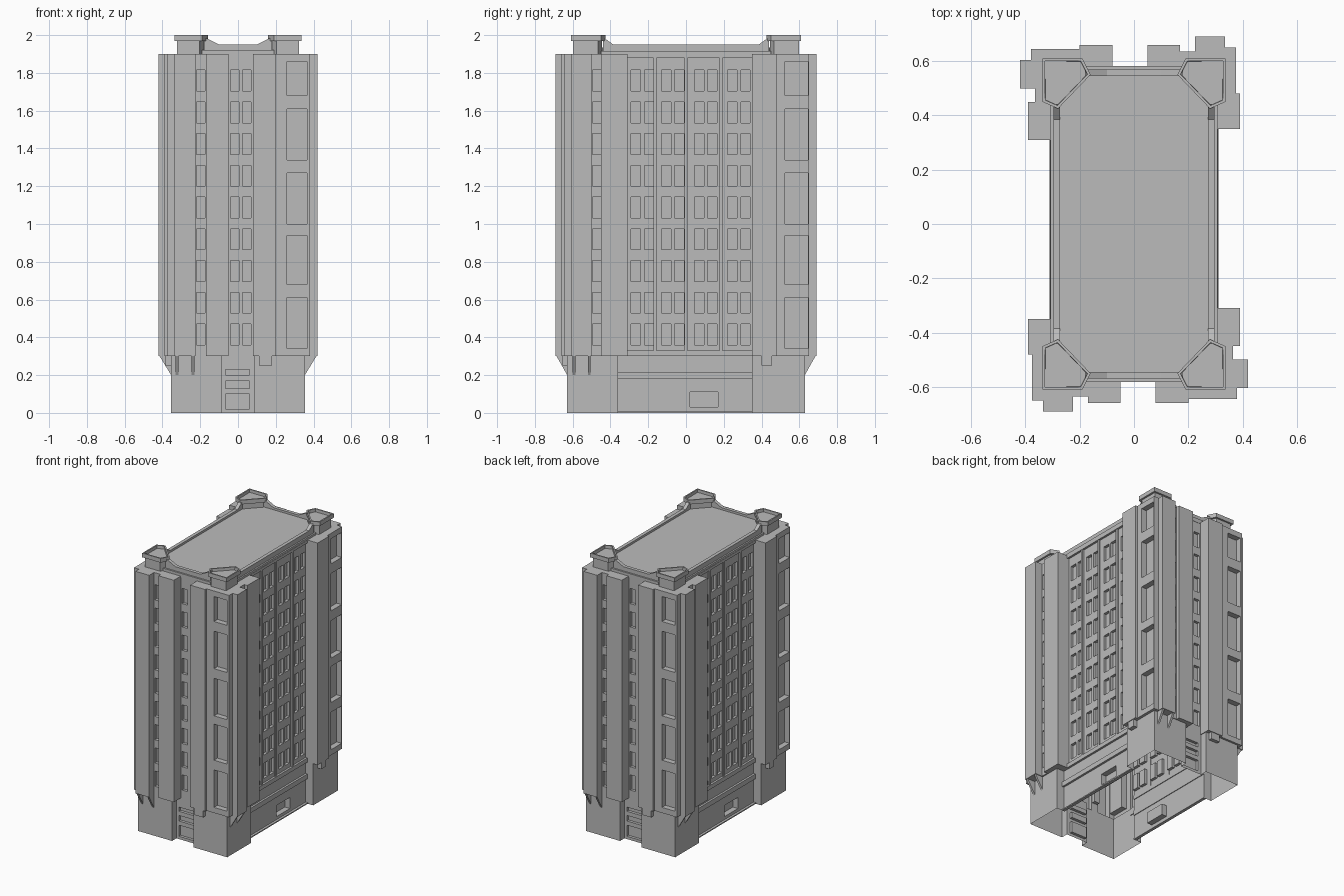
import bpy, bmesh
from mathutils import Vector

cube = bpy.data.objects.get("Cube")
if cube:
    bpy.data.objects.remove(cube)

GREY = (0.5, 0.5, 0.5, 1)
mat = bpy.data.materials.new("concrete_grey")
mat.use_nodes = True
mat.diffuse_color = GREY
mat.node_tree.nodes["Principled BSDF"].inputs["Base Color"].default_value = GREY


def finish(name, bm, recalc=True):
    bmesh.ops.remove_doubles(bm, verts=bm.verts, dist=0.0005)
    if recalc:
        bmesh.ops.recalc_face_normals(bm, faces=bm.faces)
    mesh = bpy.data.meshes.new(name)
    bm.to_mesh(mesh)
    bm.free()
    mesh.materials.append(mat)
    obj = bpy.data.objects.new(name, mesh)
    bpy.context.collection.objects.link(obj)


def face(bm, pts):
    return bm.faces.new([bm.verts.new(p) for p in pts])


def extrude(bm, pts, offset):
    """Closed prism from a flat polygon; returns the far face."""
    f = face(bm, pts)
    g = face(bm, [Vector(p) + Vector(offset) for p in pts])
    n = len(pts)
    for i in range(n):
        j = (i + 1) % n
        bm.faces.new([f.verts[i], f.verts[j], g.verts[j], g.verts[i]])
    return g


def box(bm, x0, x1, y0, y1, z0, z1):
    extrude(bm, [(x0, y0, z0), (x1, y0, z0), (x1, y1, z0), (x0, y1, z0)], (0, 0, z1 - z0))


def panel(bm, p, q, z0, z1, cols=(), rows=(), depth=0.02):
    """Wall from p to q; cells where a column meets a row are sunk."""
    p, q = Vector((*p, 0)), Vector((*q, 0))
    d = (q - p).normalized()
    inward = Vector((-d.y, d.x, 0)) * depth
    us = [0] + [u for c in cols for u in c] + [(q - p).length]
    zs = [z0] + [z for r in rows for z in r] + [z1]
    for i in range(len(us) - 1):
        for j in range(len(zs) - 1):
            cell = [p + d * u + Vector((0, 0, z)) for u, z in
                    ((us[i], zs[j]), (us[i + 1], zs[j]), (us[i + 1], zs[j + 1]), (us[i], zs[j + 1]))]
            if i % 2 and j % 2:
                back = [c + inward for c in cell]
                face(bm, back)
                for k in range(4):
                    m = (k + 1) % 4
                    face(bm, [cell[k], cell[m], back[m], back[k]])
            else:
                face(bm, cell)


BASE, TOP = 0.3, 1.9
PITCH = 0.168
small_rows = [(0.36 + PITCH * i, 0.47 + PITCH * i) for i in range(9)]
big_rows = [(0.34, 0.61), (0.68, 0.94), (1.0, 1.27), (1.34, 1.61), (1.68, 1.86)]
side_cols = [(c + s, c + s + 0.05) for c in (0.02, 0.18, 0.355, 0.53) for s in (0, 0.07)]
windows = {
    "big_side": ([(0.045, 0.165)], big_rows, 0.04),
    "big_front": ([(0.06, 0.165)], big_rows, 0.04),
    "slot": ([(0.006, 0.049)], small_rows, 0.025),
    "pair": ([(0.01, 0.055), (0.075, 0.12)], small_rows, 0.02),
    "side": (side_cols, small_rows, 0.02),
}
base_openings = {
    "side": ([(0.38, 0.53)], [(0.03, 0.11)], 0.04),
    "pair": ([(0.02, 0.145)], [(0.02, 0.1), (0.13, 0.17), (0.2, 0.23)], 0.02),
}

# Half of the plan; the other half is the same turned by 180 degrees
plan = [
    (-.295, -.35, ""), (-.39, -.35, ""), (-.39, -.48, ""), (-.375, -.48, "big_side"),
    (-.375, -.65, ""), (-.335, -.65, ""), (-.335, -.69, ""), (-.225, -.69, ""),
    (-.225, -.635, "slot"), (-.17, -.635, ""), (-.17, -.66, ""), (-.05, -.66, ""),
    (-.05, -.58, "pair"), (.08, -.58, ""), (.08, -.66, ""), (.2, -.66, ""),
    (.2, -.645, "big_front"), (.38, -.645, ""), (.38, -.605, ""), (.42, -.605, ""),
    (.42, -.5, ""), (.365, -.5, "slot"), (.365, -.45, ""), (.39, -.45, ""),
    (.39, -.31, ""), (.295, -.31, "side"),
]
plan += [(-x, -y, w) for x, y, w in plan]


def base_point(x, y):
    """Foot of the wall below a plan point: four corner blocks with recesses between."""
    s = 1 if y > 0 else -1
    if abs(x) < 0.1:
        x = -0.085 * s if abs(x) > 0.06 else 0.085 * s
    if abs(y) < 0.32:
        y = 0.36 * s
    return max(-0.355, min(0.355, x)), max(-0.63, min(0.63, y))


# Hollow tower and base shell, open underneath
tower, base = bmesh.new(), bmesh.new()
for i, (x, y, kind) in enumerate(plan):
    p, q = (x, y), plan[(i + 1) % len(plan)][:2]
    a, b = base_point(*p), base_point(*q)
    panel(tower, p, q, BASE, TOP, *windows.get(kind, ()))
    face(tower, [(*a, BASE), (*b, BASE), (*q, BASE), (*p, BASE)])
    if (Vector(a) - Vector(b)).length > 0.001:
        panel(base, a, b, 0, BASE, *base_openings.get(kind, ()))
face(tower, [(x, y, TOP) for x, y, w in plan])
finish("tower_walls", tower, False)
finish("base_walls", base, False)

# Pilasters, ledges, plinth strips and brackets, repeated on both sides
trim = bmesh.new()
for s in (1, -1):
    def sbox(x0, x1, y0, y1, z0, z1):
        box(trim, s * x0, s * x1, s * y0, s * y1, z0, z1)
    for y in (-.165, 0, .185):
        sbox(.29, .306, y - .008, y + .008, .33, 1.88)
    sbox(.29, .31, -.31, .35, 1.88, 1.9)
    sbox(.29, .31, -.36, .35, .3, .33)
    sbox(.29, .31, -.36, .35, .18, .215)
    sbox(.29, .312, -.36, .35, 0, .008)
    sbox(.11, .18, -.655, -.62, .25, .3)
    sbox(.35, .385, .4, .455, .25, .3)
    # Wedges under the projecting piers
    for y in (-.6, -.52):
        extrude(trim, [(s * .354, s * y, .2), (s * .354, s * y, .3), (s * .415, s * y, .3)],
                (0, s * .015, 0))
    for x in (-.33, -.245):
        extrude(trim, [(s * x, s * -.629, .2), (s * x, s * -.629, .3), (s * x, s * -.685, .3)],
                (s * .015, 0, 0))
finish("wall_trim", trim)

# Eight-sided roof deck
deck = bmesh.new()
corner = [(.28, -.43), (.28, .43), (.17, .545), (-.17, .545)]
outline = corner + [(-x, -y) for x, y in corner]
extrude(deck, [(x, y, 1.89) for x, y in outline], (0, 0, 0.045))
finish("roof_deck", deck)

# Parapets that rise to meet the corner turrets
parapet = bmesh.new()


def rise(half, flat):
    return [(-half, 1.89), (half, 1.89), (half, 1.99), (flat, 1.95), (-flat, 1.95), (-half, 1.99)]


for s in (1, -1):
    extrude(parapet, [(u, s * .545, z) for u, z in rise(.18, .1)], (0, s * .025, 0))
    extrude(parapet, [(s * .272, u, z) for u, z in rise(.44, .385)], (s * .025, 0, 0))
    box(parapet, -.19, .19, s * .54, s * .582, 1.89, 1.92)
    box(parapet, s * .27, s * .308, -.45, .45, 1.89, 1.915)
finish("roof_parapets", parapet)

# Corner turrets with a wider sunken cap
turrets = bmesh.new()
cap = [(.337, .61), (.19, .61), (.16, .55), (.28, .425), (.337, .45)]
for sx in (1, -1):
    for sy in (1, -1):
        neck = [(.26 + (x - .26) * .82, .54 + (y - .54) * .82) for x, y in cap]
        extrude(turrets, [(sx * x, sy * y, 1.89) for x, y in neck], (0, 0, .09))
        top = extrude(turrets, [(sx * x, sy * y, 1.97) for x, y in cap], (0, 0, .03))
        turrets.normal_update()
        for thickness in (.012, .001):
            bmesh.ops.inset_region(turrets, faces=[top], thickness=thickness)
        for v in top.verts:
            v.co.z -= 0.022
finish("corner_turrets", turrets)
